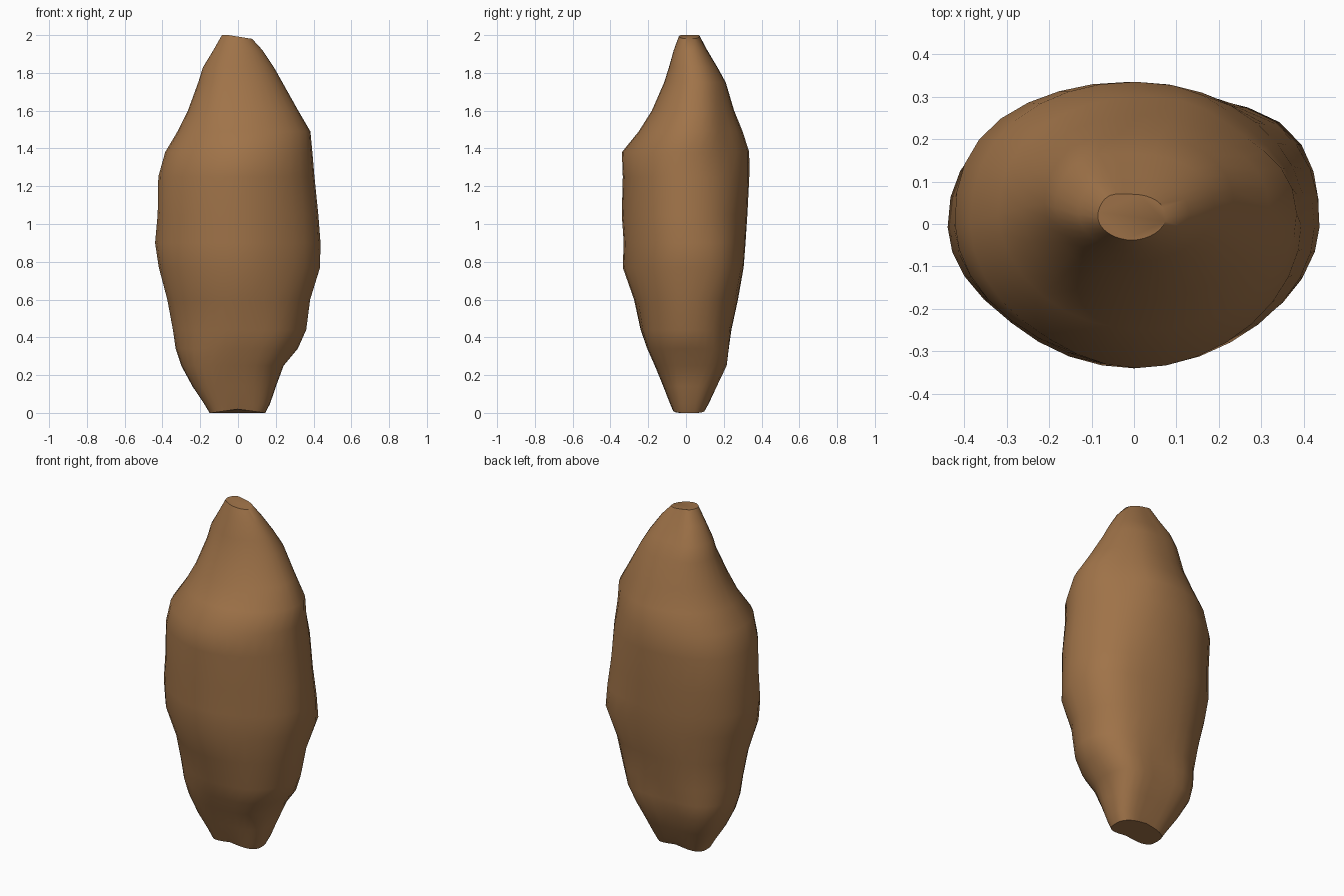
import bpy, bmesh, math

if "Cube" in bpy.data.objects:
    bpy.data.objects.remove(bpy.data.objects["Cube"])

# Height, left, right, front, back extents of the lumpy body
RINGS = [
    (0.01, -.15, .145, -.07, .10), (0.05, -.18, .17, -.085, .12),
    (0.14, -.24, .20, -.12, .16),
    (0.25, -.30, .24, -.165, .21), (0.34, -.33, .315, -.205, .225),
    (0.44, -.345, .36, -.24, .24), (0.60, -.375, .38, -.275, .275),
    (0.77, -.42, .43, -.335, .305), (0.90, -.44, .435, -.33, .315),
    (1.05, -.425, .425, -.34, .325), (1.25, -.42, .405, -.335, .335),
    (1.38, -.385, .395, -.34, .335), (1.49, -.32, .385, -.25, .30),
    (1.60, -.265, .32, -.18, .255), (1.75, -.21, .235, -.115, .21),
    (1.83, -.185, .19, -.09, .165), (1.92, -.13, .13, -.065, .11),
    (1.98, -.085, .075, -.038, .07),
]
# Soft swellings and dents: angle (deg), height, amount
LUMPS = [(40, 1.5, -.10), (35, .75, .10), (42, .25, .13), (-145, .08, .03),
         (-145, .52, -.03), (-145, .95, -.03), (-45, .35, .07), (-45, .85, -.03),
         (135, .35, .08), (135, 1.92, .14), (150, 1.2, .03),
         (-130, 1.62, .10), (-130, 1.4, -.05)]
SEGS = 32


def point(ring, i):
    z, x0, x1, y0, y1 = ring
    a = 2 * math.pi * i / SEGS
    c, s = math.cos(a), math.sin(a)
    # Squarer towards the foot
    p = 2 / ((2.15 if s > 0 else 1.9) + .9 * max(0, 1 - z / .4))
    cx, cy = (x0 + x1) / 2, (y0 + y1) / 2
    x = math.copysign(abs(c) ** p, c) * (x1 - x0) / 2
    y = math.copysign(abs(s) ** p, s) * (y1 - y0) / 2
    b = math.atan2(y, x)
    k = 1
    for deg, h, amt in LUMPS:
        d = (b - math.radians(deg) + math.pi) % (2 * math.pi) - math.pi
        k += amt * math.exp(-(d / .4) ** 2 - ((z - h) / .18) ** 2)
    return cx + x * k, cy + y * k, z


# Lofted body
bm = bmesh.new()
loops = [[bm.verts.new(point(r, i)) for i in range(SEGS)] for r in RINGS]
for lo, hi in zip(loops, loops[1:]):
    for i in range(SEGS):
        j = (i + 1) % SEGS
        bm.faces.new((lo[i], lo[j], hi[j], hi[i]))
# Tilted tip and nearly flat foot
for v in loops[-1]:
    v.co.z = min(2.0, 1.992 - v.co.x * .16)
for v in loops[0]:
    v.co.z = .02 - .02 * min(1, abs(v.co.x) / .14)
bm.faces.new(loops[-1])
bm.faces.new(loops[0][::-1])
bmesh.ops.recalc_face_normals(bm, faces=bm.faces)

mesh = bpy.data.meshes.new("body")
bm.to_mesh(mesh)
bm.free()
body = bpy.data.objects.new("body", mesh)
bpy.context.collection.objects.link(body)

brown = bpy.data.materials.new("brown")
brown.diffuse_color = (0.35, 0.172, 0.066, 1)
brown.use_nodes = True
brown.node_tree.nodes["Principled BSDF"].inputs["Base Color"].default_value = brown.diffuse_color
mesh.materials.append(brown)

bpy.context.view_layer.objects.active = body
body.select_set(True)
bpy.ops.object.shade_smooth_by_angle(angle=math.radians(42))
